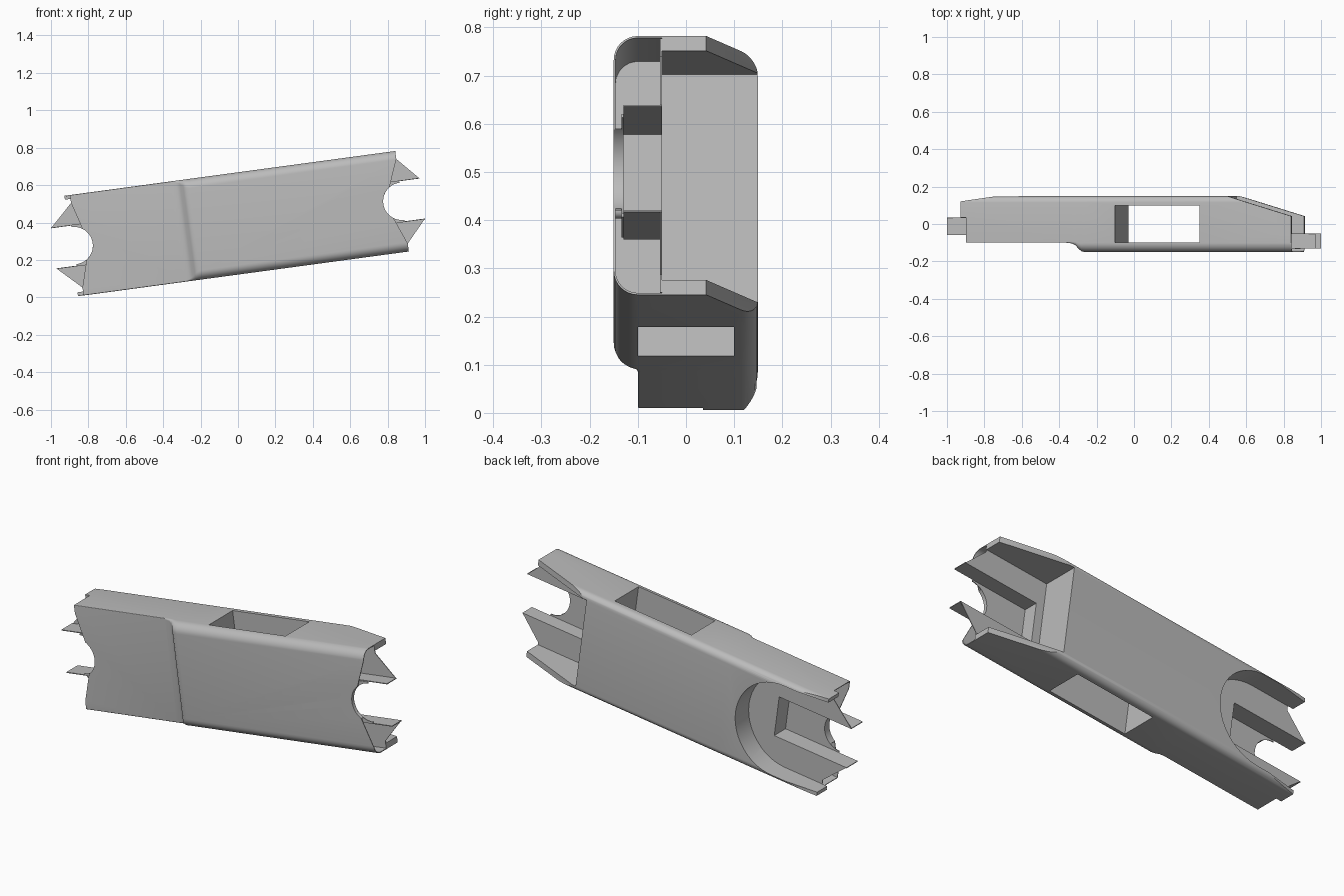
import bpy, bmesh
from math import cos, sin, pi, radians

if "Cube" in bpy.data.objects:
    bpy.data.objects.remove(bpy.data.objects["Cube"], do_unlink=True)

TILT, LIFT, HALF, SHEET = radians(7.7), 0.395, 0.271, 0.004

grey = bpy.data.materials.new("plain grey")
grey.use_nodes = True
grey.diffuse_color = (0.5, 0.5, 0.5, 1)
grey.node_tree.nodes["Principled BSDF"].inputs["Base Color"].default_value = (0.5, 0.5, 0.5, 1)


def add_object(name, bm):
    bmesh.ops.recalc_face_normals(bm, faces=bm.faces[:])
    mesh = bpy.data.meshes.new(name)
    bm.to_mesh(mesh)
    bm.free()
    mesh.materials.append(grey)
    ob = bpy.data.objects.new(name, mesh)
    bpy.context.collection.objects.link(ob)
    return ob


def loft(name, rings):
    """Capped solid through rings of equal point count."""
    bm = bmesh.new()
    loops = [[bm.verts.new(p) for p in ring] for ring in rings]
    n = len(loops[0])
    for a, b in zip(loops, loops[1:]):
        for i in range(n):
            bm.faces.new((a[i], a[(i + 1) % n], b[(i + 1) % n], b[i]))
    bm.faces.new(loops[0])
    bm.faces.new(loops[-1][::-1])
    return add_object(name, bm)


def slab(name, pts, y0, y1):
    """Outline in length/height, extruded through the depth."""
    return loft(name, [[(u, y, v) for u, v in pts] for y in (y0, y1)])


def box_slab(name, u0, u1, v0, v1, y0, y1):
    return slab(name, [(u0, v0), (u1, v0), (u1, v1), (u0, v1)], y0, y1)


def section(u, front, front_r, back, back_r, h):
    """Rounded rectangle across the beam."""
    ring = []
    for cy, cv, r, start in ((back - back_r, h - back_r, back_r, 0),
                             (front + front_r, h - front_r, front_r, 90),
                             (front + front_r, front_r - h, front_r, 180),
                             (back - back_r, back_r - h, back_r, 270)):
        for i in range(9):
            a = radians(start + i * 90 / 8)
            ring.append((u, cy + r * cos(a), cv + r * sin(a)))
    return ring


def rod(name, p, axis, length, r, caps=True):
    bm = bmesh.new()
    bmesh.ops.create_cone(bm, cap_ends=caps, segments=20, radius1=r, radius2=r, depth=length)
    for v in bm.verts:
        x, y, z = v.co
        v.co = (p[0] + z, p[1] + x, p[2] + y) if axis == "u" else (p[0] + x, p[1] + z, p[2] + y)
    return add_object(name, bm)


def cut(ob, *cutters):
    for c in cutters:
        m = ob.modifiers.new("cut", "BOOLEAN")
        m.object, m.operation, m.solver = c, "DIFFERENCE", "EXACT"
        bpy.context.view_layer.objects.active = ob
        bpy.ops.object.modifier_apply(modifier=m.name)


def arc(cu, r, a0, a1, n=24):
    return [(cu + r * cos(a0 + (a1 - a0) * i / n), r * sin(a0 + (a1 - a0) * i / n))
            for i in range(n + 1)]


def flip(pts, s):
    return [(s * u, v) for u, v in pts]


# Beam body with the stepped, rounder front section
steps = ((-0.9, -0.10, 0.004), (-0.33, -0.10, 0.004), (-0.30, -0.104, 0.01),
         (-0.28, -0.115, 0.02), (-0.265, -0.135, 0.035), (-0.25, -0.147, 0.045),
         (-0.23, -0.15, 0.05), (0.885, -0.15, 0.05))
body = loft("beam_body", [section(u, f, r, 0.149, 0.035, HALF) for u, f, r in steps])
parts, cutters = [body], []


def tool(ob):
    ob.hide_render = True
    cutters.append(ob)
    return ob


# Window through the beam from top to underside
cut(body, tool(box_slab("window_cutter", -0.066, 0.39, -0.4, 0.4, -0.1, 0.1)))

# Hollow ends and the recesses in the back
inner = HALF - SHEET
cut(body,
    tool(loft("right_hollow", [section(u, -0.146, 0.046, -0.05, 0.001, inner) for u in (0.52, 1.2)])),
    tool(box_slab("right_recess", 0.52, 1.2, -0.24, 0.24, -0.06, 0.3)),
    tool(loft("left_hollow", [section(u, -0.096, 0.003, 0.037, 0.001, inner) for u in (-1.2, -0.5)])),
    tool(slab("left_recess", [(-1.2, 0.25)] + arc(-0.65, 0.25, pi / 2, -pi / 2) + [(-1.2, -0.25)],
              0.035, 0.3)))

# Sloping back edges of the side flanges
for name, pts in (("right_slope", [(0.535, 0.15), (0.885, 0.042), (1.2, 0.042), (1.2, 0.3), (0.535, 0.3)]),
                  ("left_slope", [(-0.7, 0.15), (-0.92, 0.118), (-1.2, 0.08), (-1.2, 0.3), (-0.7, 0.3)])):
    cut(body, tool(loft(name, [[(u, y, v) for u, y in pts] for v in (-0.4, 0.4)])))

# Bolt holes in the right end wall
for y in (-0.01, 0.108):
    for v in (-0.196, 0.196):
        cut(body, tool(rod("bolt_cutter", (0.47, y, v), "u", 0.2, 0.015)))


def fork_end(side, s, skin, floor, shelf, start, end_u, hole_u, through):
    """Notched skin, shelf, channel and prongs of one end."""
    mid, r, v0, u0, tip, wide = 0.884, 0.1, 0.108, 0.565, 0.995, 0.266
    low = radians(180 - 56)
    notch = ([(1.2, 0.4), (end_u, 0.4), (end_u, 0.228)] + arc(mid, r, low, 2 * pi - low)
             + [(end_u, -0.228), (end_u, -0.4), (1.2, -0.4)])
    cut(body, tool(slab(side + "_notch", flip(notch, s), -0.3, shelf)))

    web = box_slab(side + "_shelf_web", s * start, s * u0, -wide, wide, shelf - SHEET, shelf)
    for v in (-0.05, 0.05):
        depth = shelf - (skin if through else floor)
        hole = tool(rod("pin_cutter", (s * hole_u, shelf - depth / 2, v), "y", depth + 0.02, 0.015))
        cut(web, hole)
        if through:
            cut(body, hole)
        parts.append(rod(side + "_pin_sleeve", (s * hole_u, shelf - depth / 2, v), "y",
                         depth, 0.015, False))
    parts.append(web)

    for k, label in ((1, "upper"), (-1, "lower")):
        wing = [(u0, v0), (tip, v0), (end_u, 0.228), (end_u, wide), (u0, wide)]
        parts.append(slab(f"{side}_{label}_shelf", [(s * u, k * v) for u, v in wing],
                          shelf - SHEET, shelf))
        parts.append(box_slab(f"{side}_{label}_prong", s * u0, s * tip, k * v0, k * (v0 + SHEET),
                              floor, shelf))
    parts.append(box_slab(side + "_channel_end", s * (u0 - SHEET), s * u0, -v0, v0, floor, shelf))
    bed = [(u0, v0), (mid, v0)] + arc(mid, r, pi / 2, 3 * pi / 2) + [(mid, -v0), (u0, -v0)]
    parts.append(slab(side + "_channel_floor", flip(bed, s), floor - SHEET, floor))
    rim = arc(mid, r, low, 2 * pi - low) + arc(mid, r + SHEET, 2 * pi - low, low)
    parts.append(slab(side + "_notch_rim", flip(rim, s), skin + 0.001, floor))


fork_end("right", 1, -0.15, -0.13, -0.05, 0.52, 0.885, 0.545, True)
fork_end("left", -1, -0.10, -0.06, 0.035, 0.50, 0.87, 0.53, False)

for c in cutters:
    bpy.data.objects.remove(c, do_unlink=True)

# Smooth the rounded faces and tilt the whole beam
for ob in parts:
    bpy.ops.object.select_all(action="DESELECT")
    ob.select_set(True)
    bpy.context.view_layer.objects.active = ob
    bpy.ops.object.shade_smooth_by_angle(angle=radians(30))
    ob.rotation_euler = (0, -TILT, 0)
    ob.location = (0, 0, LIFT)
